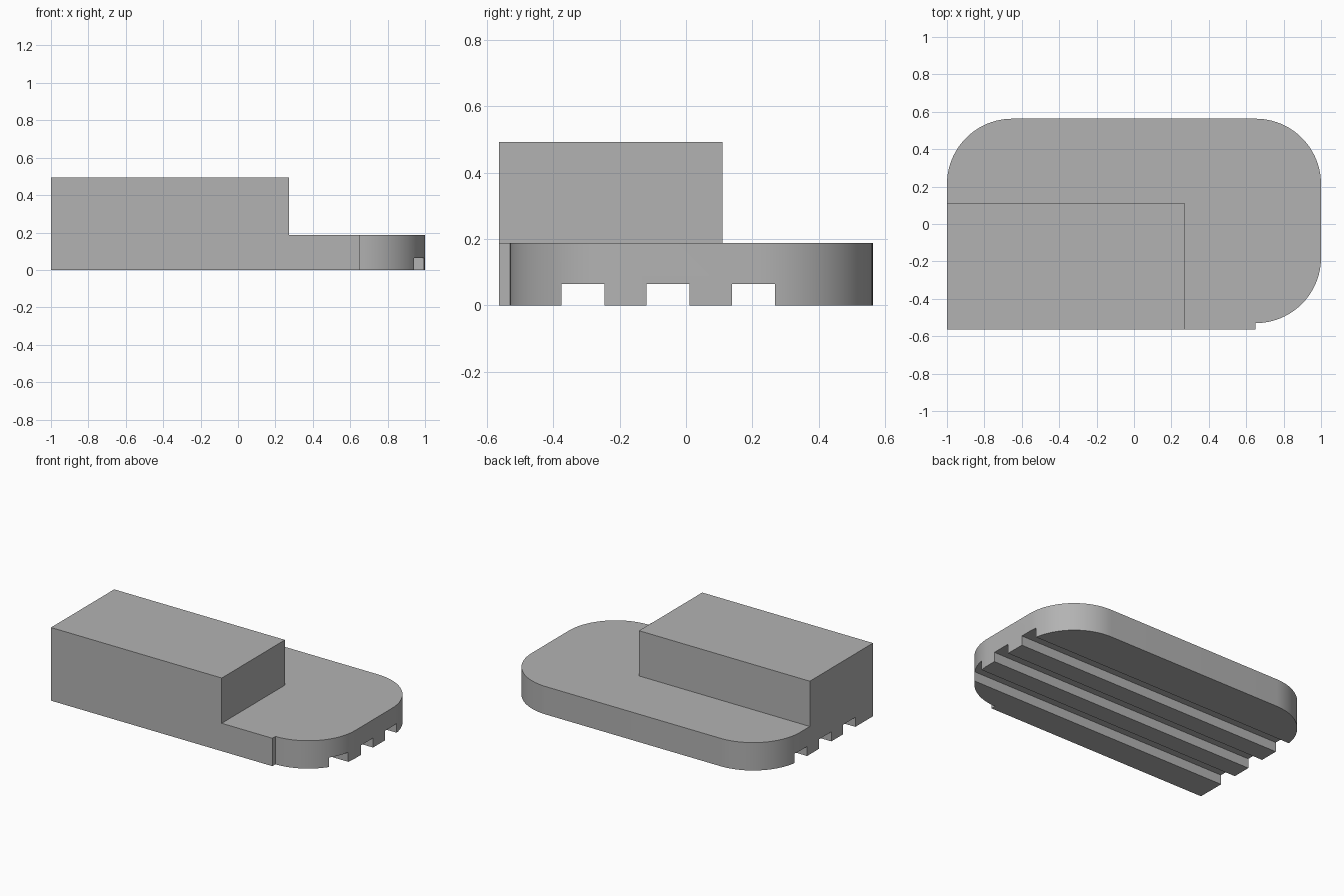
import bpy, bmesh
from math import cos, sin, radians

if "Cube" in bpy.data.objects:
    bpy.data.objects.remove(bpy.data.objects["Cube"])

HALF_Y, RADIUS = 0.563, 0.35
BASE_TOP, BLOCK_TOP, SLOT_TOP = 0.188, 0.493, 0.064

grey = bpy.data.materials.new("plain grey")
grey.use_nodes = True
colour = (0.45, 0.45, 0.45, 1)
grey.diffuse_color = colour
grey.node_tree.nodes["Principled BSDF"].inputs["Base Color"].default_value = colour


def prism(name, outline, bottom, top):
    """Extrude a counter-clockwise outline upwards."""
    bm = bmesh.new()
    face = bm.faces.new([bm.verts.new((x, y, bottom)) for x, y in outline])
    grown = bmesh.ops.extrude_face_region(bm, geom=[face], use_keep_orig=True)
    moved = [v for v in grown["geom"] if isinstance(v, bmesh.types.BMVert)]
    bmesh.ops.translate(bm, verts=moved, vec=(0, 0, top - bottom))
    bmesh.ops.recalc_face_normals(bm, faces=bm.faces)
    mesh = bpy.data.meshes.new(name)
    bm.to_mesh(mesh)
    bm.free()
    mesh.materials.append(grey)
    obj = bpy.data.objects.new(name, mesh)
    bpy.context.collection.objects.link(obj)
    return obj


def rectangle(x0, x1, y0, y1):
    return [(x0, y0), (x1, y0), (x1, y1), (x0, y1)]


def arc(cx, cy, start, steps=24):
    angles = [radians(start + 90 * i / steps) for i in range(steps + 1)]
    return [(cx + RADIUS * cos(a), cy + RADIUS * sin(a)) for a in angles]


def combine(target, tool, operation):
    """Apply a boolean, then remove the helper."""
    mod = target.modifiers.new(operation.lower(), "BOOLEAN")
    mod.operation, mod.solver, mod.object = operation, "EXACT", tool
    bpy.context.view_layer.objects.active = target
    bpy.ops.object.modifier_apply(modifier=mod.name)
    bpy.data.objects.remove(tool)


# Base plate: square front left part, small step, three rounded corners
inner_x, back_y = 1 - RADIUS, HALF_Y - RADIUS
outline = [(-1, -HALF_Y), (inner_x, -HALF_Y)]
outline += arc(inner_x, -0.53 + RADIUS, -90)
outline += arc(inner_x, back_y, 0) + arc(-inner_x, back_y, 90)
body = prism("stepped_body", outline, 0, BASE_TOP)

# Raised block, flush with the front and the side of the plate
block = prism("raised_block", rectangle(-1, 0.273, -HALF_Y, 0.11), BASE_TOP, BLOCK_TOP)
combine(body, block, "UNION")

# Three grooves along the underside
for start in (-0.375, -0.119, 0.139):
    slot = prism("groove_cutter", rectangle(-1.1, 1.1, start, start + 0.129), -0.1, SLOT_TOP)
    combine(body, slot, "DIFFERENCE")

# Smooth corners, sharp edges
bpy.ops.object.select_all(action="DESELECT")
body.select_set(True)
bpy.context.view_layer.objects.active = body
bpy.ops.object.shade_smooth_by_angle(angle=radians(30))
